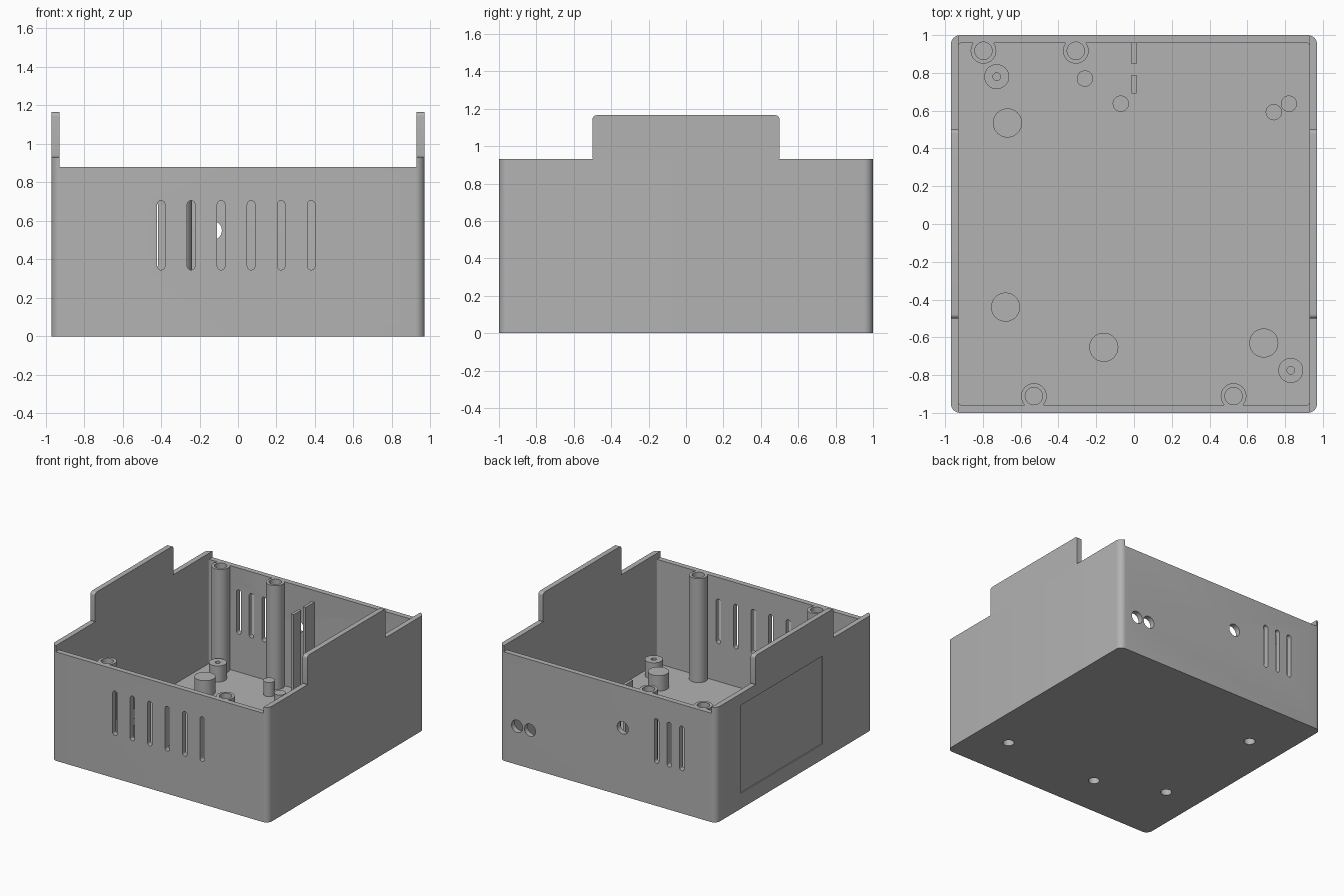
import bpy, bmesh, math
from mathutils import Vector

cube = bpy.data.objects.get("Cube")
if cube:
    bpy.data.objects.remove(cube, do_unlink=True)

grey = bpy.data.materials.new("plain_grey")
grey.use_nodes = True
grey.diffuse_color = (0.45, 0.45, 0.45, 1)
grey.node_tree.nodes["Principled BSDF"].inputs["Base Color"].default_value = (0.45, 0.45, 0.45, 1)

AXES = {"x": lambda a, b, t: (t, a, b),
        "y": lambda a, b, t: (a, t, b),
        "z": lambda a, b, t: (a, b, t)}


def prism(name, centre, half, r, axis, lo, hi):
    """Rounded rectangle (or circle / slot when r is the half size) extruded along an axis."""
    place, n = AXES[axis], 8 if r else 0
    bm = bmesh.new()
    verts = []
    for q, (sx, sy) in enumerate([(1, 1), (-1, 1), (-1, -1), (1, -1)]):
        for i in range(n + 1):
            ang = math.pi / 2 * (q + (i / n if n else 0))
            a = centre[0] + sx * (half[0] - r) + r * math.cos(ang)
            b = centre[1] + sy * (half[1] - r) + r * math.sin(ang)
            verts.append(bm.verts.new(place(a, b, lo)))
    bm.faces.new(verts)
    bmesh.ops.remove_doubles(bm, verts=bm.verts[:], dist=1e-5)
    ext = bmesh.ops.extrude_face_region(bm, geom=bm.faces[:])
    moved = [g for g in ext["geom"] if isinstance(g, bmesh.types.BMVert)]
    bmesh.ops.translate(bm, verts=moved, vec=Vector(place(0, 0, hi - lo)))
    bmesh.ops.recalc_face_normals(bm, faces=bm.faces[:])
    mesh = bpy.data.meshes.new(name)
    bm.to_mesh(mesh)
    bm.free()
    mesh.materials.append(grey)
    ob = bpy.data.objects.new(name, mesh)
    bpy.context.collection.objects.link(ob)
    return ob


def rod(name, centre, r, axis, lo, hi):
    return prism(name, centre, (r, r), r, axis, lo, hi)


def activate(ob):
    bpy.ops.object.select_all(action="DESELECT")
    ob.select_set(True)
    bpy.context.view_layer.objects.active = ob


def cut(target, *cutters):
    """Subtract the cutters and remove them."""
    activate(target)
    for c in cutters:
        mod = target.modifiers.new("cut", "BOOLEAN")
        mod.operation, mod.solver, mod.object = "DIFFERENCE", "EXACT", c
        bpy.ops.object.modifier_apply(modifier=mod.name)
        bpy.data.objects.remove(c, do_unlink=True)


W, D, WALL_TOP, LIP, FLOOR = 0.97, 1.0, 0.93, 0.88, 0.04
IN_X, IN_Y = 0.928, 0.957
parts = []

# Open case with lowered front and back walls
case = prism("case", (0, 0), (W, D), 0.05, "z", 0, WALL_TOP)
cut(case,
    prism("cavity", (0, 0), (IN_X, IN_Y), 0.01, "z", FLOOR, 1.2),
    prism("lip_cut", (0, 0), (IN_X, 1.2), 0, "z", LIP, 1.2))
parts.append(case)

# Vent slots: six in front, three behind
for y, xs in ((-1, [-0.4 + 0.156 * i for i in range(6)]), (1, [-0.437 - 0.113 * i for i in range(3)])):
    for x in xs:
        cut(case, prism("slot", (x, 0.525), (0.02, 0.18), 0.02, "y", y - 0.08, y + 0.08))

# Cable holes in the back wall
for x, z in ((0.81, 0.31), (0.695, 0.31), (-0.134, 0.55)):
    cut(case, rod("cable_hole", (x, z), 0.05, "y", 0.9, 1.1))

# Shallow label recess on one side wall
cut(case, prism("recess", (0.165, 0.48), (0.525, 0.355), 0, "x", -1.1, -W + 0.008))

# Raised tabs on the side walls
for side, lo, hi in (("right", -W, -IN_X), ("left", IN_X, W)):
    parts.append(prism(side + "_tab", (0, 1.0425), (0.5, 0.1225), 0.022, "x", lo, hi))

# Tall screw posts against the walls
for i, p in enumerate([(-0.797, 0.917), (-0.308, 0.917), (-0.53, -0.911), (0.527, -0.911)]):
    post = rod(f"screw_post_{i + 1}", p, 0.068, "z", 0.02, LIP)
    for body in (post, case):
        cut(body, rod("screw_hole", p, 0.046, "z", 0.6, 1.0))
    parts.append(post)

# Wide feet sockets, open from below
for i, p in enumerate([(-0.67, 0.535), (-0.68, -0.44), (-0.16, -0.653), (0.687, -0.63)]):
    socket = rod(f"foot_socket_{i + 1}", p, 0.077, "z", 0.02, 0.165)
    for body in (socket, case):
        cut(body, rod("foot_hole", p, 0.042, "z", -0.1, 0.125))
    parts.append(socket)

# Board standoffs with pilot holes
for i, p in enumerate([(-0.727, 0.78), (0.83, -0.775)]):
    standoff = rod(f"standoff_{i + 1}", p, 0.066, "z", 0.02, 0.17)
    cut(standoff, rod("pilot_hole", p, 0.02, "z", 0.05, 0.3))
    parts.append(standoff)

# Small support pegs
for i, p in enumerate([(-0.26, 0.77), (-0.07, 0.637), (0.74, 0.592), (0.82, 0.637)]):
    parts.append(rod(f"peg_{i + 1}", p, 0.043, "z", 0.02, 0.155))

# Thin upright guide plates near the back wall
for name, y, h in (("inner_guide", 0.741, 0.049), ("outer_guide", 0.908, 0.062)):
    parts.append(prism(name, (0, y), (0.012, h), 0, "z", 0.02, 0.785))

for ob in parts:
    activate(ob)
    bpy.ops.object.shade_smooth_by_angle(angle=math.radians(30))
